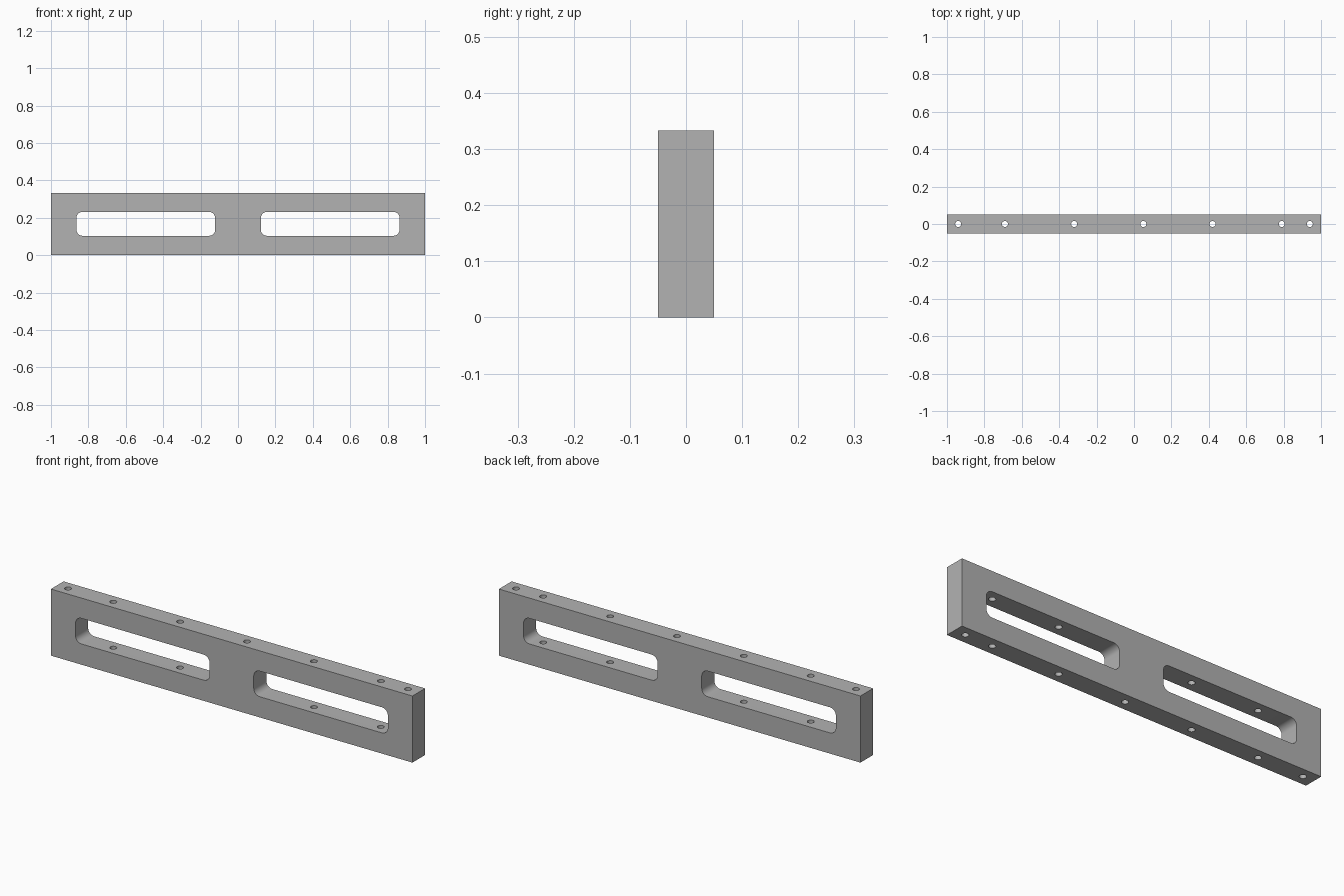
import bpy
import bmesh
import math
from mathutils import Matrix, Vector

default = bpy.data.objects.get("Cube")
if default:
    bpy.data.objects.remove(default, do_unlink=True)

LENGTH, DEPTH, HEIGHT = 2.0, 0.1, 0.333
HOLE_RADIUS = 0.016
HOLE_X = (-0.94, -0.69, -0.32, 0.05, 0.42, 0.79, 0.94)

grey = bpy.data.materials.new("plain grey")
grey.use_nodes = True
colour = (0.448, 0.448, 0.448, 1)
grey.diffuse_color = colour
grey.node_tree.nodes["Principled BSDF"].inputs["Base Color"].default_value = colour


def finish(name, bm):
    bmesh.ops.recalc_face_normals(bm, faces=bm.faces)
    mesh = bpy.data.meshes.new(name)
    bm.to_mesh(mesh)
    bm.free()
    mesh.materials.append(grey)
    obj = bpy.data.objects.new(name, mesh)
    bpy.context.collection.objects.link(obj)
    return obj


def block(name, size, centre, corner=0):
    """Box, optionally with rounded corners on the edges running along y."""
    bm = bmesh.new()
    bmesh.ops.create_cube(bm, size=1)
    bmesh.ops.scale(bm, vec=size, verts=bm.verts)
    bmesh.ops.translate(bm, vec=centre, verts=bm.verts)
    if corner:
        edges = [e for e in bm.edges
                 if abs((e.verts[0].co - e.verts[1].co).y) > size[1] / 2]
        bmesh.ops.bevel(bm, geom=edges, offset=corner, segments=8,
                        profile=0.5, affect='EDGES')
    return finish(name, bm)


def hole_cutter(x):
    bm = bmesh.new()
    bmesh.ops.create_cone(bm, cap_ends=True, segments=32, radius1=HOLE_RADIUS,
                          radius2=HOLE_RADIUS, depth=HEIGHT * 1.5,
                          matrix=Matrix.Translation(Vector((x, 0, HEIGHT / 2))))
    return finish("hole_cutter", bm)


# Solid bar
bar = block("slotted_bar", (LENGTH, DEPTH, HEIGHT), (0, 0, HEIGHT / 2))

# Two rounded slots through the depth, seven holes through the height
cutters = [block("slot_cutter", (0.742, DEPTH * 2, 0.128),
                 (side * 0.493, 0, HEIGHT / 2 + 0.001), 0.033) for side in (-1, 1)]
cutters += [hole_cutter(x) for x in HOLE_X]

bpy.context.view_layer.objects.active = bar
for cutter in cutters:
    cutter.hide_render = True
    cut = bar.modifiers.new("cut", 'BOOLEAN')
    cut.operation = 'DIFFERENCE'
    cut.solver = 'EXACT'
    cut.object = cutter
    bpy.ops.object.modifier_apply(modifier=cut.name)
    bpy.data.objects.remove(cutter, do_unlink=True)

# Smooth slot corners and hole walls, crisp edges
bpy.ops.object.select_all(action='DESELECT')
bar.select_set(True)
bpy.ops.object.shade_smooth_by_angle(angle=math.radians(30))
